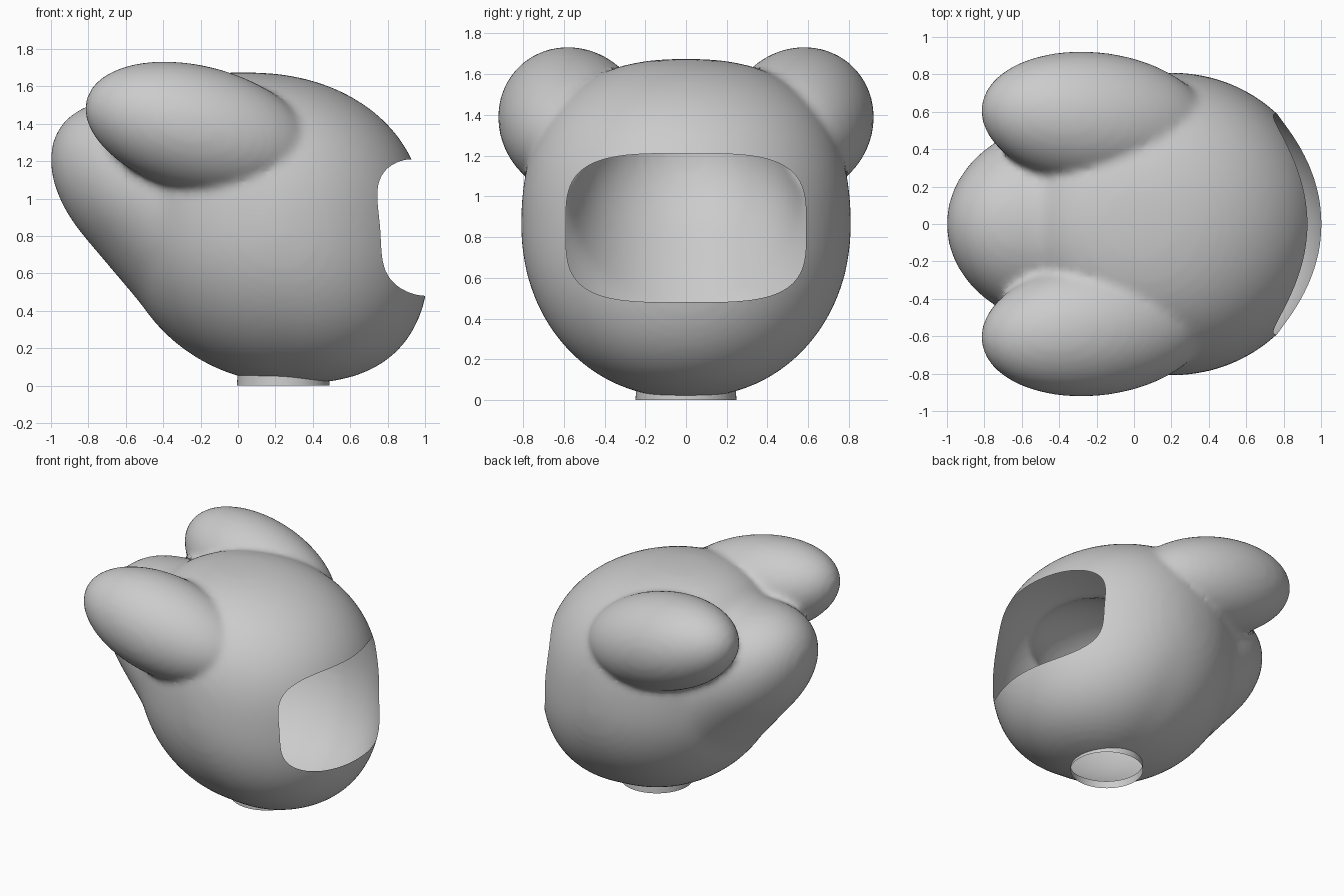
import bpy, bmesh, math
from mathutils import Vector, Matrix

if "Cube" in bpy.data.objects:
    bpy.data.objects.remove(bpy.data.objects["Cube"])

grey = bpy.data.materials.new("light_grey")
grey.use_nodes = True
colour = (0.6, 0.6, 0.6, 1)
grey.diffuse_color = colour
grey.node_tree.nodes["Principled BSDF"].inputs["Base Color"].default_value = colour


def make_object(name, bm):
    mesh = bpy.data.meshes.new(name)
    bm.to_mesh(mesh)
    bm.free()
    mesh.materials.append(grey)
    ob = bpy.data.objects.new(name, mesh)
    bpy.context.collection.objects.link(ob)
    return ob


def apply_modifier(ob, kind, **settings):
    mod = ob.modifiers.new(kind.lower(), kind)
    for key, value in settings.items():
        setattr(mod, key, value)
    bpy.context.view_layer.objects.active = ob
    bpy.ops.object.modifier_apply(modifier=mod.name)


def combine(ob, other, operation="UNION"):
    apply_modifier(ob, "BOOLEAN", object=other, operation=operation, solver="EXACT")
    bpy.data.objects.remove(other)


def blend(ob, iterations):
    """Even out the mesh and soften the joins."""
    apply_modifier(ob, "REMESH", mode="VOXEL", voxel_size=0.026)
    apply_modifier(ob, "SMOOTH", factor=0.5, iterations=iterations)


def add_ellipsoid(bm, centre, direction, radii):
    """Ellipsoid whose first radius runs along the given direction."""
    x = Vector(direction).normalized()
    y = Vector((0, 0, 1)).cross(x).normalized()
    turn = Matrix((x, y, x.cross(y))).transposed().to_4x4()
    bmesh.ops.create_uvsphere(bm, u_segments=64, v_segments=40, radius=1,
                              matrix=Matrix.Translation(centre) @ turn
                              @ Matrix.Diagonal((*radii, 1)))


# Main dome: squared off at the top, full at the chin, leaning back as it rises
bm = bmesh.new()
bmesh.ops.create_uvsphere(bm, u_segments=80, v_segments=56, radius=1)
for v in bm.verts:
    w = max(-1, min(1, v.co.z))
    around = math.atan2(v.co.y, v.co.x)
    c, s = math.cos(around), math.sin(around)
    power = 2.45 if w > 0 else 2.05 + 0.5 * max(c, 0)
    ring = max(0, 1 - abs(w) ** power) ** (1 / power)
    shift = 0.21 - 0.07 * w - 0.11 * max(w, 0) ** 3
    v.co = (shift + (0.805 if c > 0 else 0.87) * ring * c,
            0.81 * ring * s,
            0.85 + (0.825 if w > 0 else 0.84) * w)
helmet = make_object("helmet_shell", bm)

# Rear lobe: an ellipsoid stretched as a taut skin over a ball inside the dome
bm = bmesh.new()
add_ellipsoid(bm, (-0.3, 0, 0.95), (-0.838, 0, 0.546), (0.785, 0.565, 0.465))
add_ellipsoid(bm, (0.15, 0, 0.8), (1, 0, 0), (0.75, 0.72, 0.74))
bmesh.ops.delete(bm, geom=bm.edges[:], context="EDGES_FACES")
bmesh.ops.convex_hull(bm, input=bm.verts[:])
bmesh.ops.delete(bm, geom=[v for v in bm.verts if not v.link_faces], context="VERTS")
bmesh.ops.recalc_face_normals(bm, faces=bm.faces)
combine(helmet, make_object("rear_lobe", bm))
blend(helmet, 20)

# Side lobes, with tighter joins
for side in (-1, 1):
    bm = bmesh.new()
    add_ellipsoid(bm, (-0.2, side * 0.557, 1.365), (-1, side * 0.12, 0.27), (0.635, 0.36, 0.34))
    combine(helmet, make_object("side_lobe", bm))
blend(helmet, 4)

# Short open neck
bm = bmesh.new()
bmesh.ops.create_cone(bm, cap_ends=True, segments=64, radius1=0.248, radius2=0.24, depth=0.12,
                      matrix=Matrix.Translation((0.242, 0, 0.06)))
combine(helmet, make_object("neck", bm))

# Face opening: a rounded rectangle cut straight through the shell
HALF_W, HALF_H, MID_Z, POWER, BACK = 0.59, 0.365, 0.845, 3.6, 0.4
bm = bmesh.new()
outline = []
for i in range(96):
    a = math.tau * (i + 0.5) / 96
    c, s = math.cos(a), math.sin(a)
    outline.append(bm.verts.new((BACK,
                                 HALF_W * math.copysign(abs(c) ** (2 / POWER), c),
                                 MID_Z + HALF_H * math.copysign(abs(s) ** (2 / POWER), s))))
face = bm.faces.new(outline)
extruded = bmesh.ops.extrude_face_region(bm, geom=[face])["geom"]
bmesh.ops.translate(bm, vec=(1, 0, 0),
                    verts=[g for g in extruded if isinstance(g, bmesh.types.BMVert)])
bmesh.ops.recalc_face_normals(bm, faces=bm.faces)
combine(helmet, make_object("opening_cutter", bm), "DIFFERENCE")

# Leave a hollow shell by removing the cut walls and the neck floor
bm = bmesh.new()
bm.from_mesh(helmet.data)
unwanted = []
for f in bm.faces:
    c = f.calc_center_median()
    inside = abs(c.y / HALF_W) ** POWER + abs((c.z - MID_Z) / HALF_H) ** POWER
    if (c.x > BACK - 0.01 and inside < 1.001) or c.z < 0.002:
        unwanted.append(f)
bmesh.ops.delete(bm, geom=unwanted, context="FACES")
bm.to_mesh(helmet.data)
bm.free()

bpy.ops.object.select_all(action="DESELECT")
helmet.select_set(True)
bpy.context.view_layer.objects.active = helmet
bpy.ops.object.shade_smooth_by_angle(angle=math.radians(40))
